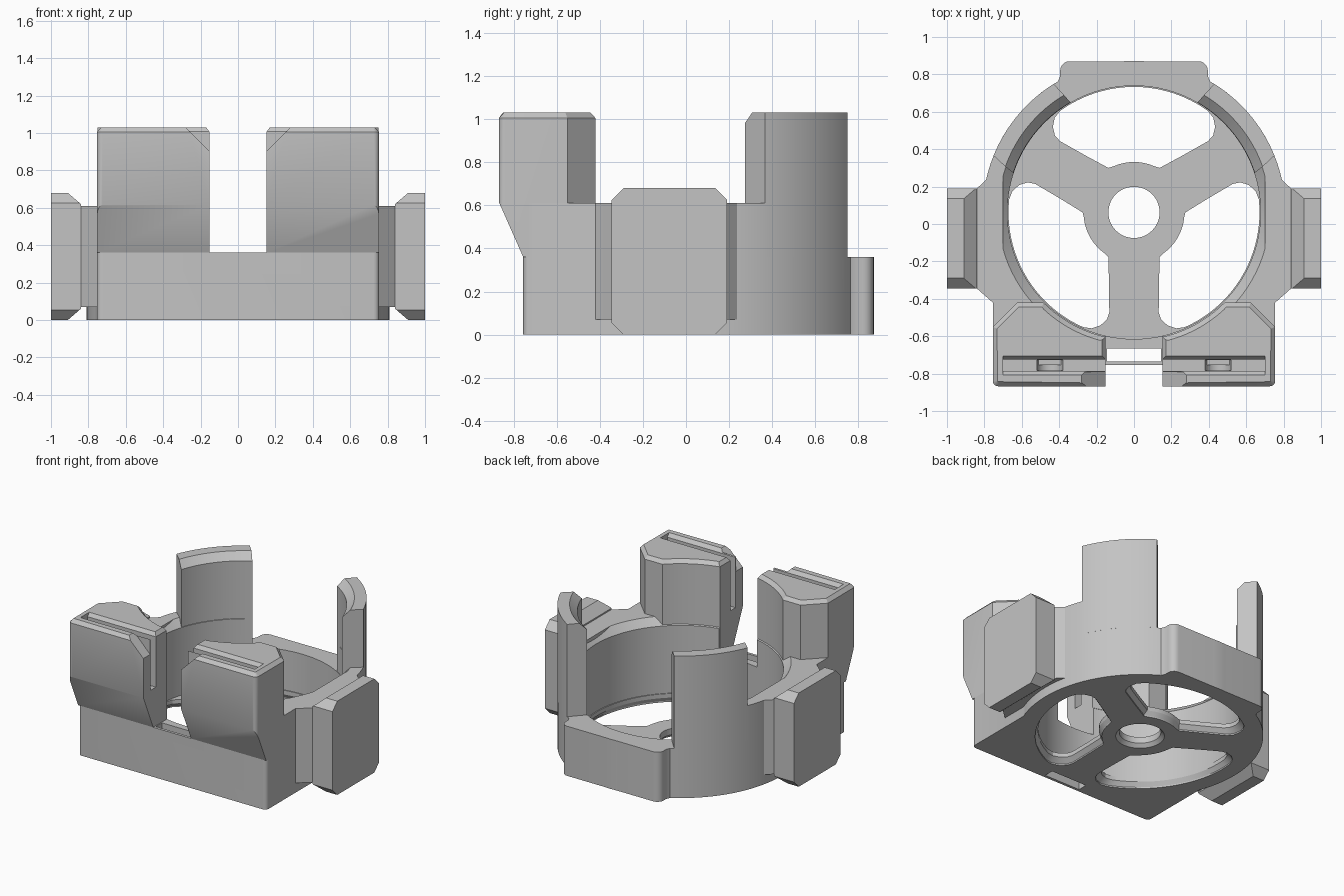
import bpy, bmesh
from math import sin, cos, radians

if "Cube" in bpy.data.objects:
    bpy.data.objects.remove(bpy.data.objects["Cube"])

grey = bpy.data.materials.new("plain grey")
grey.use_nodes = True
grey.diffuse_color = (0.55, 0.55, 0.55, 1)
grey.node_tree.nodes["Principled BSDF"].inputs["Base Color"].default_value = (0.55, 0.55, 0.55, 1)

CY = 0.062                      # centre of the round well
R_IN, R_OUT = 0.677, 0.81
RIM, TOP, LOW = 0.61, 1.03, 0.36
FLOOR = 0.07
W = 0.755                       # half width of the front block
NOTCH = 0.152


def polar(r, deg):
    return (r * cos(radians(deg)), CY + r * sin(radians(deg)))


def arc(r, a, b, n):
    return [polar(r, a + (b - a) * i / n) for i in range(n + 1)]


def circle(r, n=96):
    return [polar(r, 360 * i / n) for i in range(n)]


def corner(x, y, r, a, n=5):
    """Quarter-round outline points about a corner centre."""
    return [(x + r * cos(radians(a + 90 * i / n)), y + r * sin(radians(a + 90 * i / n)))
            for i in range(n + 1)]


def finish(name, bm):
    bmesh.ops.recalc_face_normals(bm, faces=bm.faces)
    mesh = bpy.data.meshes.new(name)
    bm.to_mesh(mesh)
    bm.free()
    mesh.materials.append(grey)
    ob = bpy.data.objects.new(name, mesh)
    bpy.context.collection.objects.link(ob)
    return ob


def loft(name, loops):
    """Closed solid through a list of matching 3D loops."""
    bm = bmesh.new()
    rows = [[bm.verts.new(p) for p in loop] for loop in loops]
    n = len(rows[0])
    for a, b in zip(rows, rows[1:]):
        for i in range(n):
            j = (i + 1) % n
            bm.faces.new((a[i], a[j], b[j], b[i]))
    bm.faces.new(rows[0])
    bm.faces.new(rows[-1])
    return finish(name, bm)


def prism(name, pts, a, b, axis="z"):
    place = {"z": lambda u, v, w: (u, v, w),
             "x": lambda u, v, w: (w, u, v),
             "y": lambda u, v, w: (u, w, v)}[axis]
    return loft(name, [[place(u, v, w) for u, v in pts] for w in (a, b)])


def box(name, x0, x1, y0, y1, z0, z1):
    return prism(name, [(x0, y0), (x1, y0), (x1, y1), (x0, y1)], z0, z1)


def apply(ob, mod):
    bpy.context.view_layer.objects.active = ob
    bpy.ops.object.modifier_apply(modifier=mod.name)


def boolean(ob, other, op="DIFFERENCE"):
    mod = ob.modifiers.new("cut", "BOOLEAN")
    mod.operation, mod.object, mod.solver = op, other, "EXACT"
    apply(ob, mod)
    bpy.data.objects.remove(other)


def mirror(ob):
    mod = ob.modifiers.new("mirror", "MIRROR")
    mod.use_mirror_merge = False
    apply(ob, mod)


# Main body: square front block, round housing and rear block
front = corner(-W + 0.03, -W + 0.03, 0.03, 180) + corner(W - 0.03, -W + 0.03, 0.03, 270)
body = prism("body", front + [(W, 0.27), (-W, 0.27)], 0, RIM)
boolean(body, prism("housing", circle(R_OUT), 0, RIM), "UNION")
boolean(body, prism("rear_gap", [polar(0.3, 60), polar(1.2, 54), polar(1.2, 126), polar(0.3, 120)],
                    LOW, TOP))
half = [(0.5, 0.3), (0.44, 0.74), (0.41, 0.755), (0.395, 0.79)] + corner(0.345, 0.82, 0.05, 0)
rear = half + [(-x, y) for x, y in reversed(half)]
boolean(body, prism("rear_block", rear, 0, LOW), "UNION")

# Round well with a chamfered rim
well = [[(x, y, z) for x, y in circle(r)]
        for r, z in ((R_IN, FLOOR), (R_IN, RIM - 0.05), (0.747, RIM + 0.02))]
boolean(body, loft("well", well))
boolean(body, box("notch", -NOTCH, NOTCH, -1, -0.4, LOW, TOP))
boolean(body, box("slit", -0.145, 0.145, -0.735, -0.665, -0.1, TOP))

# Floor openings between three spokes, flared underneath
for turn in (0, 120, 240):
    right = [(0.275, 60), (0.40, 49.5), (0.55, 43.9), (0.59, 44.2), (0.63, 46.5), (0.66, 50)]
    hub = arc(0.27, 115 + turn, 65 + turn, 6)
    rim = arc(R_IN - 0.006, 54 + turn, 126 + turn, 24)
    pts = hub + [polar(r, a + turn) for r, a in right] + rim
    pts += [polar(r, 180 - a + turn) for r, a in reversed(right)]
    mx, my = polar(0.47, 90 + turn)
    wide = [(mx + (x - mx) * 1.09, my + (y - my) * 1.09) for x, y in pts]
    loops = [[(x, y, z) for x, y in p]
             for p, z in ((wide, -0.02), (wide, 0.01), (pts, 0.04), (pts, 0.2))]
    boolean(body, loft("opening", loops))
hole = [[(x, y, z) for x, y in circle(r, 48)]
        for r, z in ((0.17, -0.01), (0.137, 0.025), (0.137, 0.2))]
boolean(body, loft("hub_hole", hole))

# Front towers with a bevelled top
outline = [(NOTCH, -0.868)] + corner(W - 0.03, -0.838, 0.03, 270)
outline += [(W, -0.55), (0.625, -0.42)] + arc(R_IN + 0.006, -45, -77.2, 16)
bm = bmesh.new()
low = [bm.verts.new((x, y, LOW)) for x, y in outline]
base = bm.faces.new(low)
ext = bmesh.ops.extrude_face_region(bm, geom=[base], use_keep_orig=True)
for v in ext["geom"]:
    if isinstance(v, bmesh.types.BMVert):
        v.co.z = TOP - 0.025
bmesh.ops.recalc_face_normals(bm, faces=bm.faces)
cap = max(bm.faces, key=lambda f: f.calc_center_median().z)
bmesh.ops.inset_region(bm, faces=[cap], thickness=0.025, depth=0.025)
for v in bm.verts:
    if v.co.z > TOP - 0.01:
        v.co.z = TOP
towers = finish("front_towers", bm)

# Sloped underside, card slot, slot pocket and trimmed lip
boolean(towers, prism("underside", [(-0.755, LOW), (-0.87, 0.62), (-1, 0.62), (-1, 0.2), (-0.755, 0.2)],
                      0, 1, "x"))
slot = [(-0.785, 0.64), (-0.725, 0.64), (-0.725, 1.005), (-0.695, 1.045),
        (-0.82, 1.045), (-0.785, 1.005)]
boolean(towers, prism("slot", slot, 0, 0.70, "x"))
pocket = [(0.45 + 0.07 * cos(radians(a)), 0.645 + 0.07 * sin(radians(a))) for a in range(0, 360, 15)]
boolean(towers, prism("pocket", pocket, -0.784, -0.726, "y"))
boolean(towers, prism("lip_trim", [(0.10, 0.85), (0.33, 1.08), (0.10, 1.08)], -0.95, -0.79, "y"))
mirror(towers)

# Curved rear posts with a chamfered inner edge
profile = [(R_IN + 0.002, LOW), (R_IN + 0.002, 0.98), (0.73, TOP), (R_OUT, TOP), (R_OUT, LOW)]
loops = []
for i in range(17):
    t, loop = i / 16, []
    for r, z in profile:
        k = (r - R_IN) / (R_OUT - R_IN)
        a0, a1 = 18 + 4 * k, 60 - 2 * k
        loop.append((*polar(r, a0 + (a1 - a0) * t), z))
    loops.append(loop)
posts = loft("rear_posts", loops)
mirror(posts)

# Side lugs: tapered neck and chamfered pad
neck = prism("side_necks", [(0.70, -0.47), (W, -0.42), (0.84, -0.345), (0.86, -0.345),
                            (0.86, 0.19), (0.84, 0.19), (W, 0.27), (0.70, 0.27)], 0.07, RIM)
mirror(neck)
pad = prism("side_pads", [(0.84, 0.06), (0.91, 0), (1, 0), (1, 0.68), (0.91, 0.68), (0.84, 0.62)],
            -0.345, 0.19, "y")
octagon = [(-0.29, 0), (0.135, 0), (0.19, 0.055), (0.19, 0.625),
           (0.135, 0.68), (-0.29, 0.68), (-0.345, 0.625), (-0.345, 0.055)]
boolean(pad, prism("pad_outline", octagon, 0.7, 1.1, "x"), "INTERSECT")
mirror(pad)

# Smooth the round walls, keep edges sharp
bpy.ops.object.select_all(action="DESELECT")
for ob in (body, towers, posts, neck, pad):
    ob.select_set(True)
bpy.context.view_layer.objects.active = body
bpy.ops.object.shade_smooth_by_angle(angle=radians(25))
